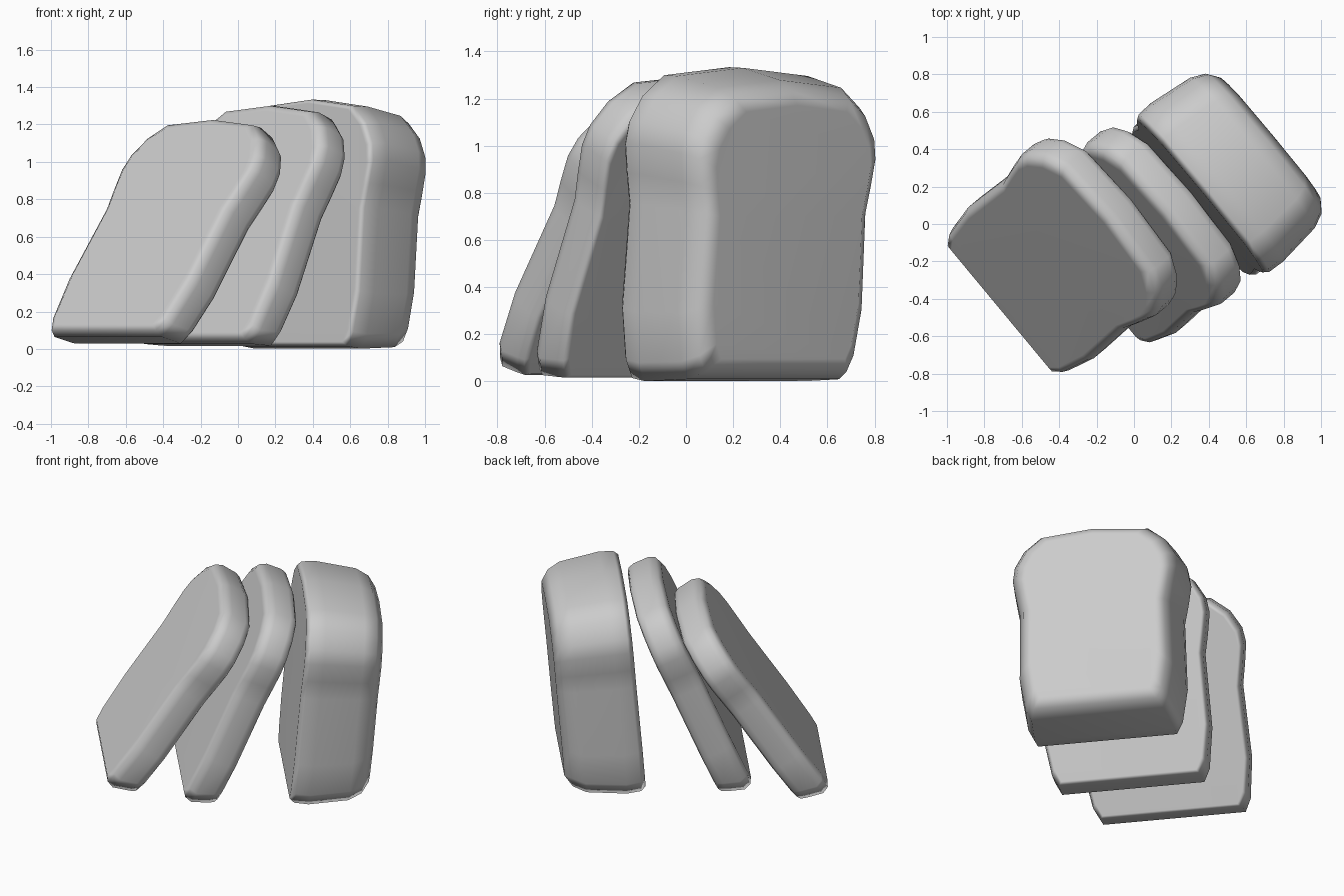
import bpy, bmesh
from math import radians
from mathutils import Matrix

if "Cube" in bpy.data.objects:
    bpy.data.objects.remove(bpy.data.objects["Cube"])

crust = bpy.data.materials.new("bread_grey")
crust.use_nodes = True
GREY = (0.6, 0.6, 0.6, 1)
crust.diffuse_color = GREY
crust.node_tree.nodes["Principled BSDF"].inputs["Base Color"].default_value = GREY

# Half outline of the bread, bottom corner to shoulder, then the crown
HALF = [(0.45, 0), (0.49, 0.08), (0.525, 0.3), (0.515, 0.76), (0.54, 0.89), (0.56, 1.02),
        (0.545, 1.115), (0.48, 1.225), (0.365, 1.315)]
OUTLINE = HALF + [(0, 1.35)] + [(-x, z) for x, z in reversed(HALF)]
HALF_W, MID = 0.56, 0.675
TURN = radians(-50.3)


def bread(name, rings, lean, side, along, lift):
    """Loft the outline through (depth, inset, base drop) rings, then lean and place it."""
    bm = bmesh.new()
    loops = []
    for depth, inset, drop in rings:
        sx, sz = 1 - inset / HALF_W, 1 - inset / MID
        loops.append([bm.verts.new((x * sx, depth, MID + (z - MID) * sz - drop * (z < 0.1)))
                      for x, z in OUTLINE])
    n = len(OUTLINE)
    for a, b in zip(loops, loops[1:]):
        for i in range(n):
            j = (i + 1) % n
            bm.faces.new((a[i], a[j], b[j], b[i]))
    bm.faces.new(loops[0])
    bm.faces.new(loops[-1])
    bmesh.ops.recalc_face_normals(bm, faces=bm.faces)
    bm.transform(Matrix.Rotation(TURN, 4, "Z")
                 @ Matrix.Translation((side, along, lift))
                 @ Matrix.Rotation(-radians(lean), 4, "X"))
    mesh = bpy.data.meshes.new(name)
    bm.to_mesh(mesh)
    bm.free()
    mesh.materials.append(crust)
    ob = bpy.data.objects.new(name, mesh)
    bpy.context.collection.objects.link(ob)
    bpy.ops.object.select_all(action="DESELECT")
    ob.select_set(True)
    bpy.context.view_layer.objects.active = ob
    bpy.ops.object.shade_smooth_by_angle(angle=radians(65))
    weighted = ob.modifiers.new("flat_faces", "WEIGHTED_NORMAL")
    weighted.keep_sharp = True


# Slices: rounded front, tighter back edge
SLICE = [(0, 0.055, 0.05), (0.02, 0.017, 0.04), (0.065, 0, 0.035),
         (0.165, 0, 0), (0.2, 0.012, 0), (0.215, 0.03, 0)]
bread("front_slice", SLICE, 34, -0.11, -0.845, 0.13)
bread("middle_slice", SLICE, 23.5, 0.065, -0.38, 0.085)

# Loaf end: cut front, rounded heel at the back
LOAF = [(0, 0.035, 0), (0.03, 0.013, 0), (0.12, 0.008, 0),
        (0.37, 0.038, 0), (0.45, 0.075, 0), (0.495, 0.135, 0)]
bread("loaf_end", LOAF, 5, 0.112, 0.275, 0.004)
